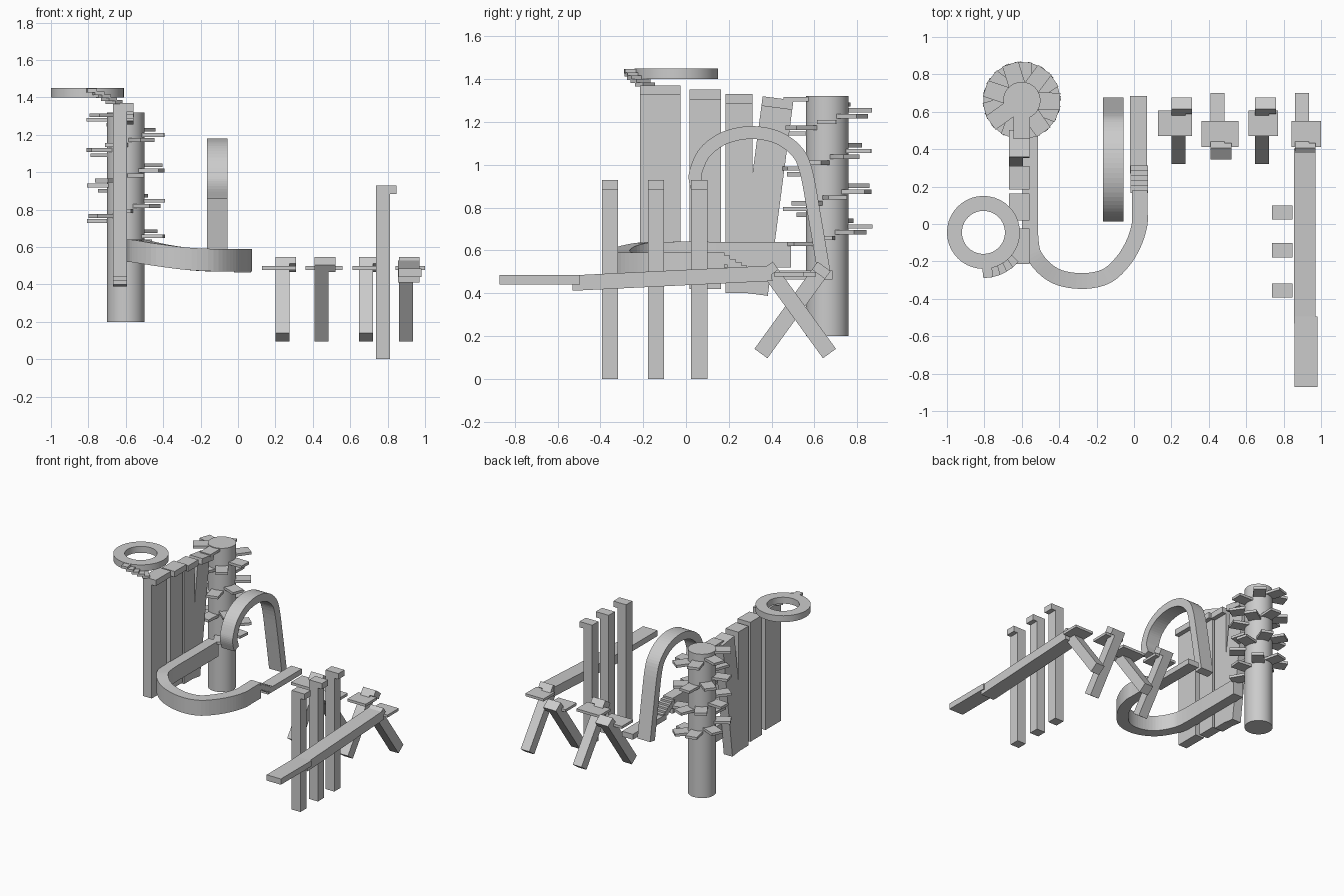
import bpy, bmesh, math
from mathutils import Vector, Matrix

if "Cube" in bpy.data.objects:
    bpy.data.objects.remove(bpy.data.objects["Cube"])


def finish(name, bm):
    bmesh.ops.recalc_face_normals(bm, faces=bm.faces)
    me = bpy.data.meshes.new(name)
    bm.to_mesh(me)
    bm.free()
    ob = bpy.data.objects.new(name, me)
    bpy.context.collection.objects.link(ob)
    return ob


def box(name, x0, x1, y0, y1, z0, z1, mat=None):
    bm = bmesh.new()
    bmesh.ops.create_cube(bm, size=1)
    for v in bm.verts:
        v.co = Vector(((x0 + x1) / 2 + v.co.x * (x1 - x0),
                       (y0 + y1) / 2 + v.co.y * (y1 - y0),
                       (z0 + z1) / 2 + v.co.z * (z1 - z0)))
    if mat:
        bm.transform(mat)
    return finish(name, bm)


def extrude(name, profile, vec, mat):
    bm = bmesh.new()
    f = bm.faces.new([bm.verts.new(p) for p in profile])
    r = bmesh.ops.extrude_face_region(bm, geom=[f])
    bmesh.ops.translate(bm, vec=vec, verts=[g for g in r['geom'] if isinstance(g, bmesh.types.BMVert)])
    bm.transform(mat)
    return finish(name, bm)


def hook_post(name, x, base, top, depth):
    """Post with a lip on its right side at the top, leaning in the YZ plane."""
    dy, dz = top[0] - base[0], top[1] - base[1]
    h = math.hypot(dy, dz)
    prof = [(0, 0), (.075, 0), (.075, h - .045), (.11, h - .045), (.11, h), (0, h)]
    mat = Matrix.Translation((x, base[0], base[1])) @ Matrix.Rotation(-math.atan2(dy, dz), 4, 'X')
    return extrude(name, [(a, -depth / 2, b) for a, b in prof], (0, depth, 0), mat)


def smooth_path(pts, n=5):
    p = [Vector(q) for q in pts]
    p = [2 * p[0] - p[1]] + p + [2 * p[-1] - p[-2]]
    out = []
    for i in range(1, len(p) - 2):
        a, b, c, d = p[i - 1:i + 3]
        for k in range(n):
            t = k / n
            out.append(.5 * (2 * b + (c - a) * t + (2 * a - 5 * b + 4 * c - d) * t * t
                             + (3 * b - a - 3 * c + d) * t ** 3))
    return out + [p[-2]]


def sweep(name, path, side, half_n, half_s):
    """Rectangular section carried along a path; side is the fixed direction."""
    bm = bmesh.new()
    s = Vector(side)
    rings = []
    for i, p in enumerate(path):
        t = path[min(i + 1, len(path) - 1)] - path[max(i - 1, 0)]
        n = t.cross(s).normalized()
        rings.append([bm.verts.new(p + n * a * half_n + s * b * half_s)
                      for a, b in ((-1, -1), (1, -1), (1, 1), (-1, 1))])
    for r, q in zip(rings, rings[1:]):
        for k in range(4):
            bm.faces.new((r[k], r[(k + 1) % 4], q[(k + 1) % 4], q[k]))
    bm.faces.new(rings[0])
    bm.faces.new(rings[-1])
    return finish(name, bm)


# Column with spiral steps
bm = bmesh.new()
bmesh.ops.create_cone(bm, cap_ends=True, segments=32, radius1=.1, radius2=.1, depth=1.12,
                      matrix=Matrix.Translation((-.6, .66, .76)))
finish("column", bm)
N = 27
for i in range(N):
    ang = -1140 + 1410 * i / (N - 1)
    z = 1.2 + .18 * ang / 360
    m = Matrix.Translation((-.6, .66, min(z, 1.305))) @ Matrix.Rotation(math.radians(ang), 4, 'Z')
    box("column_step", .08, .205, -.045, .045, -.01, .01, m)

# Row of tall wall panels, the last one leaning
for i, (base, top, d) in enumerate([((-.12, .44), (-.12, 1.37), .19), ((.09, .42), (.09, 1.35), .145),
                                    ((.247, .40), (.247, 1.33), .125), ((.31, .397), (.43, 1.31), .145)]):
    hook_post(f"wall_panel_{i + 1}", -.668, base, top, d)

# Ring platform
c = Vector((-.805, -.045, 0))
bm = bmesh.new()
loops = [[bm.verts.new((c.x + r * math.cos(k * math.tau / 40), c.y + r * math.sin(k * math.tau / 40), z))
          for k in range(40)] for r, z in ((.195, 1.4), (.195, 1.45), (.115, 1.45), (.115, 1.4))]
for j in range(4):
    a, b = loops[j], loops[(j + 1) % 4]
    for k in range(40):
        bm.faces.new((a[k], a[(k + 1) % 40], b[(k + 1) % 40], b[k]))
finish("ring_platform", bm)

# Small steps rising from the wall to the ring
for i in range(5):
    m = Matrix.Translation((c.x, c.y, 1.375 + .0155 * i)) @ Matrix.Rotation(math.radians(-46 - 9.5 * i), 4, 'Z')
    box("ring_step", .165, .243, -.026, .026, -.01, .01, m)

# Curved walkway
walk = [(-.555, .49, .58), (-.555, .2, .58), (-.553, -.08, .58), (-.52, -.19, .577), (-.42, -.278, .558),
        (-.28, -.305, .538), (-.15, -.28, .53), (-.06, -.2, .53), (0, -.1, .53), (.03, 0, .53),
        (.03, .08, .53), (.03, .18, .53)]
sweep("curved_walkway", smooth_path(walk), (0, 0, 1), .042, .06)

# Steps down from the walkway and the plank beyond
for i in range(5):
    box("walkway_step", -.02, .075, .165 + .027 * i, .205 + .027 * i, .535 - .015 * i, .575 - .015 * i)
box("plank", -.022, .07, .27, .685, .463, .505)

# Arch
arch = [(.648, .475), (.60, .76), (.558, .98), (.51, 1.07), (.42, 1.13), (.3, 1.15), (.18, 1.125),
        (.09, 1.06), (.05, .98), (.043, .93), (.062, .865)]
sweep("arch", smooth_path([(-.11, y, z) for y, z in arch]), (1, 0, 0), .03, .055)

# Leaning supports with boards, alternating direction
for i, (x, b0, b1) in enumerate([(.2, .127, .31), (.41, .36, .56), (.648, .613, .77), (.86, .842, 1.0)]):
    f = (lambda y: y) if i % 2 == 0 else (lambda y: 1.02 - y)
    hook_post(f"leaning_support_{i + 1}", x, (f(.35), .118), (f(.645), .525), .075)
    lo, hi = sorted((f(.47), f(.608)))
    box(f"support_board_{i + 1}", b0, b1, lo, hi, .478, .498)

# Sloping beam and its flat extension
tilt = Matrix.Translation((.913, -.065, .47)) @ Matrix.Rotation(math.radians(2.8), 4, 'X')
box("sloping_beam", -.058, .058, -.467, .467, -.036, .036, tilt)
box("beam_extension", .857, .98, -.872, -.495, .44, .485)

# Upright poles
for i, y in enumerate((-.355, -.14, .062)):
    hook_post(f"upright_pole_{i + 1}", .738, (y, 0), (y, .928), .076)

# Smooth the round column only along its length
bpy.ops.object.select_all(action='DESELECT')
for n in ("column", "ring_platform"):
    bpy.data.objects[n].select_set(True)
    bpy.context.view_layer.objects.active = bpy.data.objects[n]
bpy.ops.object.shade_smooth_by_angle(angle=math.radians(30))
